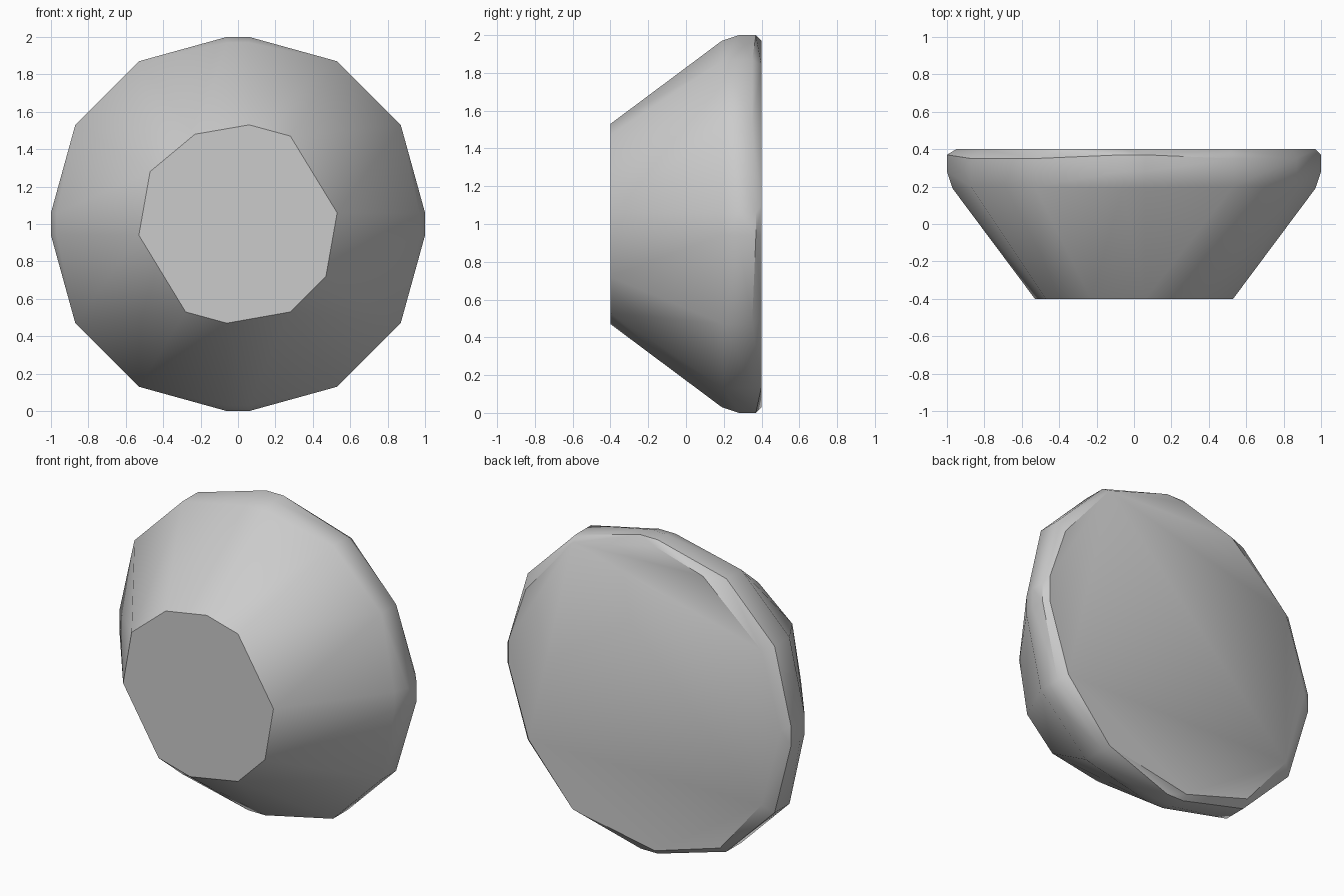
import bpy, bmesh, math
from mathutils import Vector

old = bpy.data.objects.get("Cube")
if old:
    bpy.data.objects.remove(old, do_unlink=True)

grey = bpy.data.materials.new("light grey")
grey.use_nodes = True
colour = (0.6, 0.6, 0.6, 1)
grey.diffuse_color = colour
grey.node_tree.nodes["Principled BSDF"].inputs["Base Color"].default_value = colour

# Outlines are (x, height from the centre)
FRONT = [(.06, .53), (.28, .47), (.53, .06), (.47, -.28), (.28, -.47),
         (-.06, -.53), (-.28, -.47), (-.53, -.06), (-.47, .28), (-.23, .48)]
BACK = [(.52, .84), (-.06, .97), (-.4, .87), (-.81, .51), (-.95, .03),
        (-.81, -.48), (-.52, -.83), (-.06, -.97), (.52, -.86), (.83, -.5),
        (.97, -.06), (.97, .1), (.85, .45)]
RIM = [(-.06, 1, True), (.06, 1, True), (.53, .87, False), (.87, .53, False)]

bm = bmesh.new()


def add(x, y, h):
    bm.verts.new(Vector((x, y, h + 1)))


# Flat front and back faces
for x, h in FRONT:
    add(x, -.4, h)
for x, h in BACK:
    add(x, .4, h)

# Rim: one quarter turned four times, with shoulders where the cone meets it
for quarter in range(4):
    for x, h, on_axis in RIM:
        for _ in range(quarter):
            x, h = h, -x
        add(x, .37 if on_axis else .35, h)
        if on_axis:
            add(x, .28, h)
            add(x * .97, .19, h * .97)
        else:
            add(x, .2, h)

bmesh.ops.convex_hull(bm, input=bm.verts)
bmesh.ops.dissolve_limit(bm, angle_limit=math.radians(1),
                         verts=bm.verts, edges=bm.edges)
bmesh.ops.recalc_face_normals(bm, faces=bm.faces)

mesh = bpy.data.meshes.new("tapered_body")
bm.to_mesh(mesh)
bm.free()
mesh.materials.append(grey)
body = bpy.data.objects.new("tapered_body", mesh)
bpy.context.collection.objects.link(body)

# Soft sides, crisp front and back edges
bpy.ops.object.select_all(action='DESELECT')
body.select_set(True)
bpy.context.view_layer.objects.active = body
bpy.ops.object.shade_smooth_by_angle(angle=math.radians(30))
